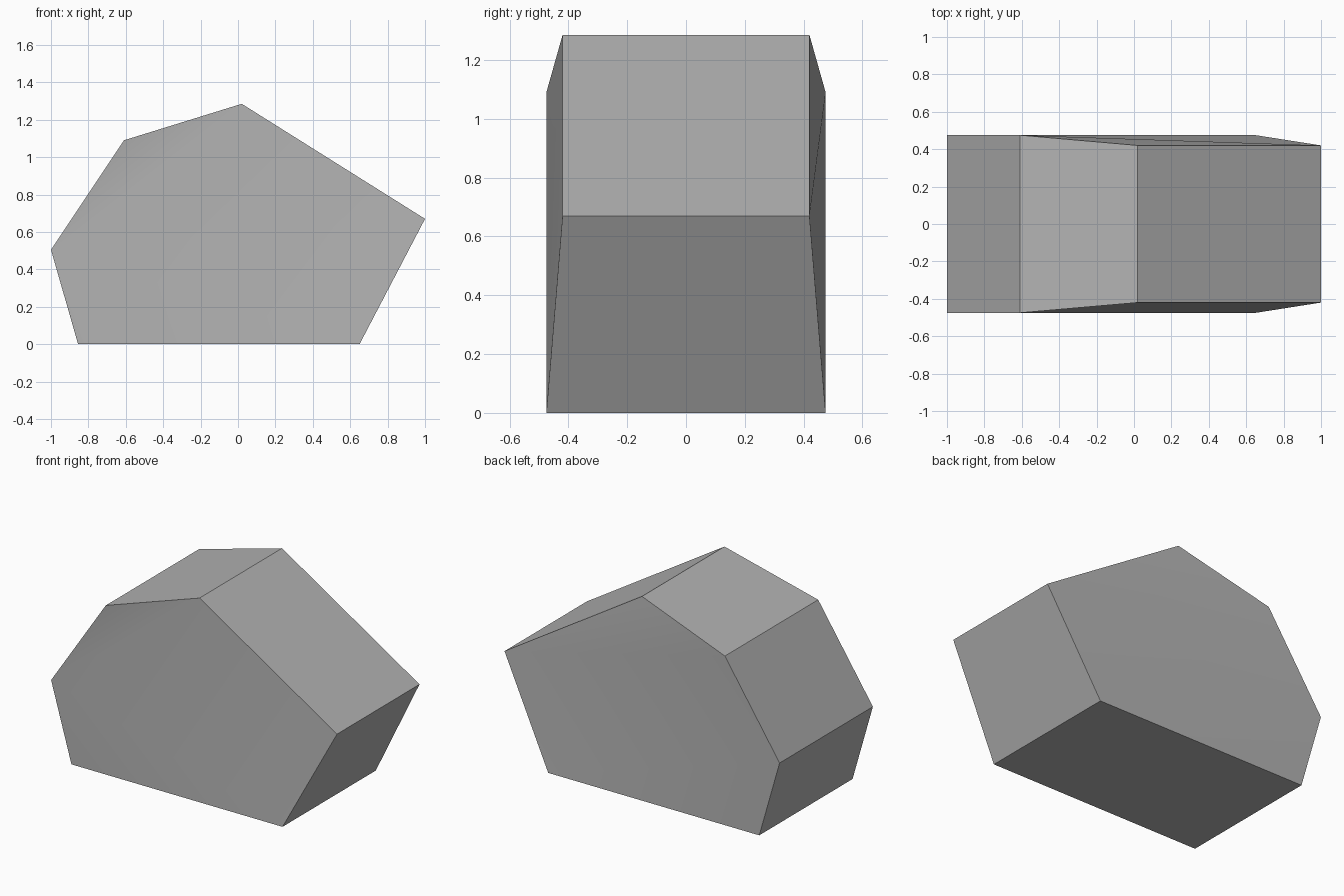
import bpy
import bmesh
import math

cube = bpy.data.objects.get("Cube")
if cube:
    bpy.data.objects.remove(cube, do_unlink=True)

# Stone colour
grey = bpy.data.materials.new("stone grey")
grey.use_nodes = True
colour = (0.45, 0.45, 0.45, 1)
grey.diffuse_color = colour
grey.node_tree.nodes["Principled BSDF"].inputs["Base Color"].default_value = colour

# Six-sided outline: x, z and half depth
outline = [(-0.855, 0, 0.475), (0.65, 0, 0.475), (1, 0.67, 0.42),
           (0.02, 1.285, 0.42), (-0.61, 1.09, 0.475), (-1, 0.505, 0.475)]

bm = bmesh.new()
front = [bm.verts.new((x, -d, z)) for x, z, d in outline]
back = [bm.verts.new((x, d, z)) for x, z, d in outline]

# Rim faces joining the two ends
for i in range(len(outline)):
    j = (i + 1) % len(outline)
    bm.faces.new((front[i], back[i], back[j], front[j]))

# Front facets fan out from the left corner
for i in range(4):
    bm.faces.new((front[5], front[i], front[i + 1]))

# Back facets zigzag across the outline
for tri in ((0, 1, 5), (1, 2, 5), (2, 4, 5), (2, 3, 4)):
    bm.faces.new([back[i] for i in tri])

bmesh.ops.recalc_face_normals(bm, faces=bm.faces)
mesh = bpy.data.meshes.new("rock")
bm.to_mesh(mesh)
bm.free()
mesh.materials.append(grey)
rock = bpy.data.objects.new("rock", mesh)
bpy.context.collection.objects.link(rock)

# Soften the shallow facets, keep the rim sharp
bpy.ops.object.select_all(action='DESELECT')
rock.select_set(True)
bpy.context.view_layer.objects.active = rock
bpy.ops.object.shade_smooth_by_angle(angle=math.radians(30))
